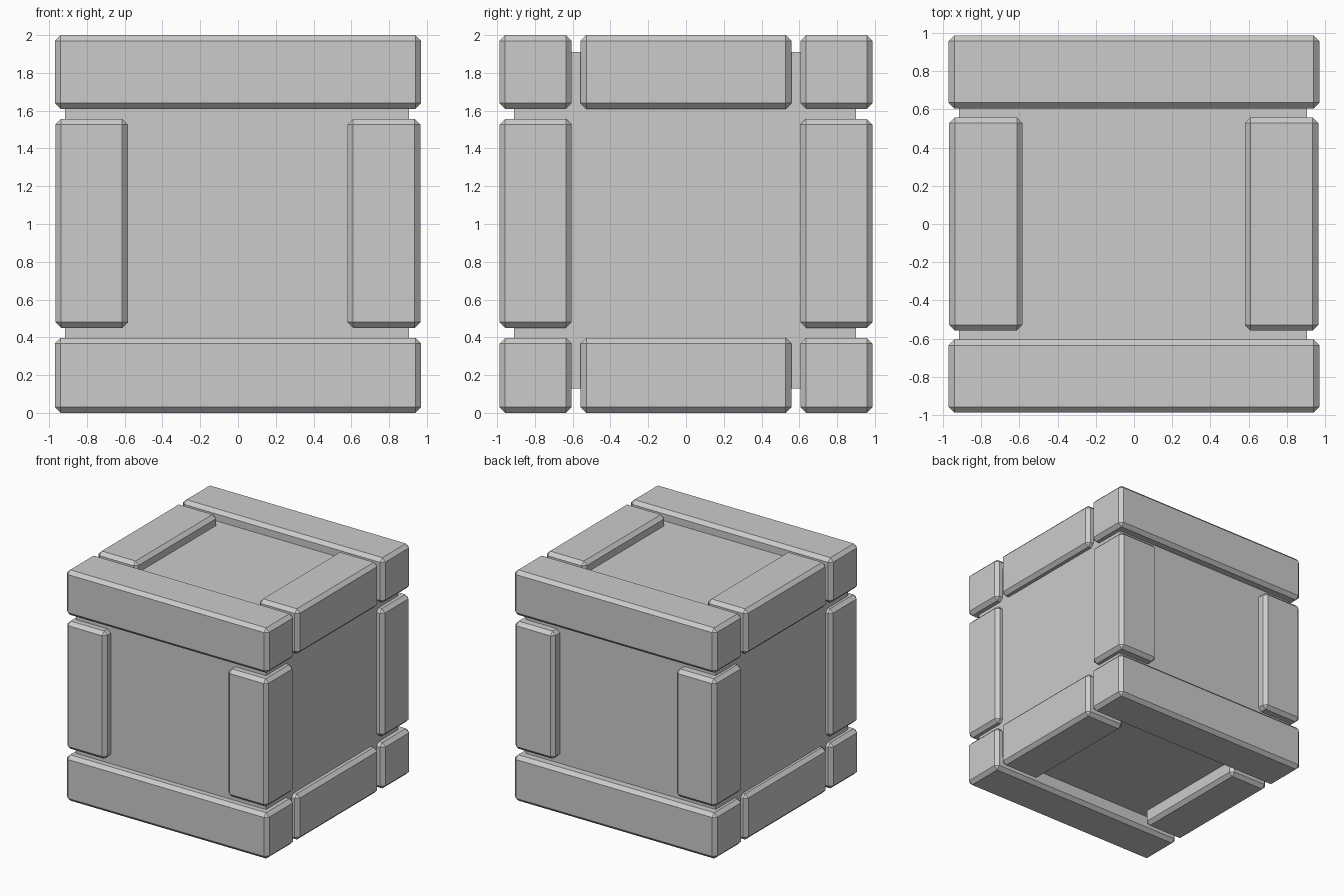
import bpy

if "Cube" in bpy.data.objects:
    bpy.data.objects.remove(bpy.data.objects["Cube"])


def box(name, x, y, z, bevel=0.03):
    """Box spanning the given (min, max) ranges, with chamfered edges."""
    bounds = (x, y, z)
    bpy.ops.mesh.primitive_cube_add(size=1, location=[(a + b) / 2 for a, b in bounds])
    ob = bpy.context.object
    ob.name = name
    ob.scale = [b - a for a, b in bounds]
    bpy.ops.object.transform_apply(location=False, rotation=False, scale=True)
    if bevel:
        mod = ob.modifiers.new("Chamfer", 'BEVEL')
        mod.width = bevel
        mod.segments = 1
    return ob


# Recessed inner crate body
box("core", (-0.915, 0.905), (-0.91, 0.90), (0.13, 1.91), bevel=0)

sides_x = {"left": (-0.967, -0.583), "right": (0.58, 0.965)}
sides_y = {"front": (-0.987, -0.605), "back": (0.605, 0.987)}
levels = {"bottom": (0.0, 0.397), "top": (1.61, 2.0)}

# Long beams across front and back
for ln, z in levels.items():
    for yn, y in sides_y.items():
        box(f"{ln}_{yn}_beam", (-0.97, 0.97), y, z)

# Shorter side beams between them
for ln, z in levels.items():
    for xn, x in sides_x.items():
        box(f"{ln}_{xn}_beam", x, (-0.558, 0.558), z)

# Corner posts
for xn, x in sides_x.items():
    for yn, y in sides_y.items():
        box(f"{yn}_{xn}_post", x, y, (0.45, 1.557))
